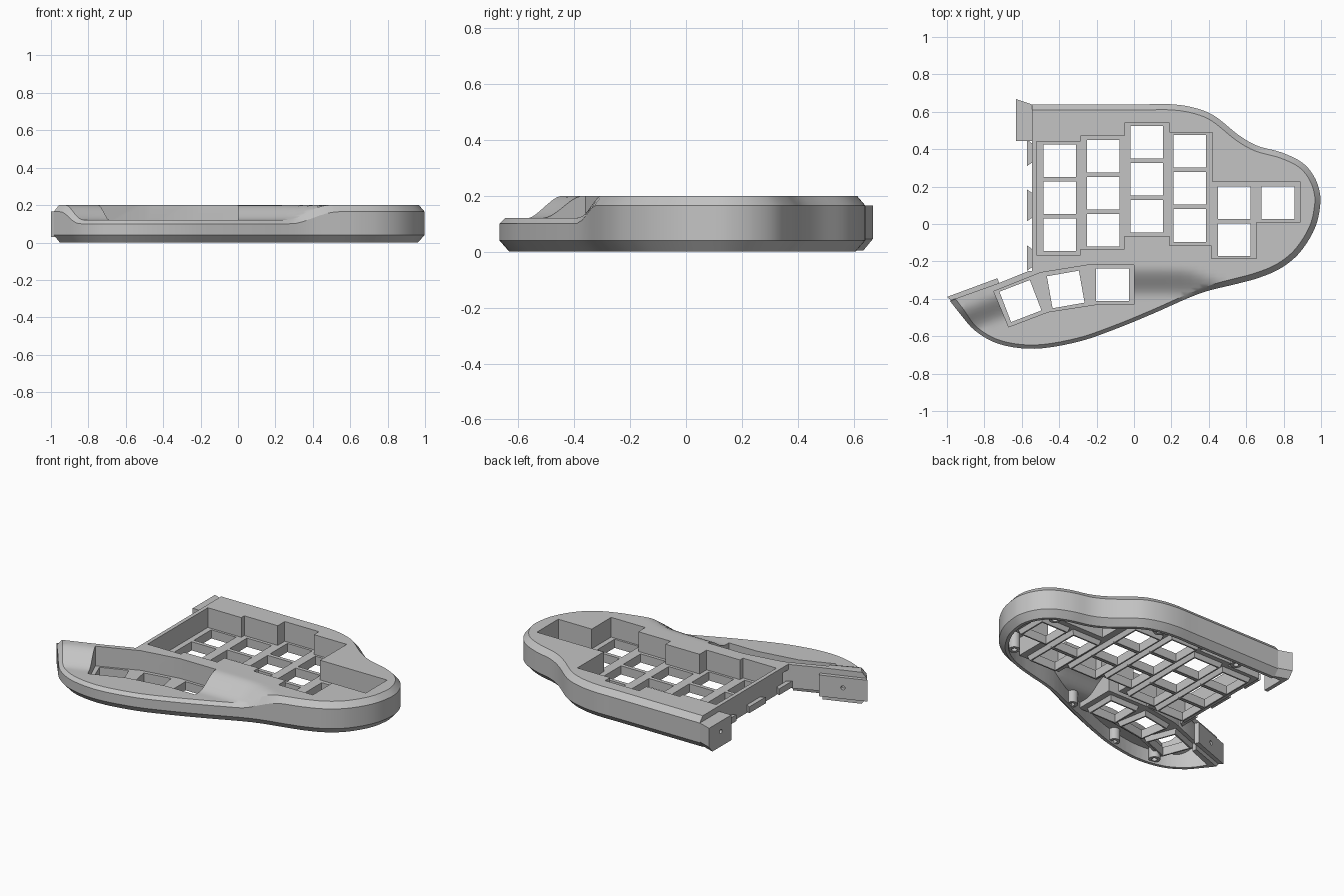
import bpy, bmesh, math
from mathutils import Vector, Matrix

cube = bpy.data.objects.get("Cube")
if cube:
    bpy.data.objects.remove(cube)

GREY = (0.55, 0.55, 0.55, 1)
mat = bpy.data.materials.new("case grey")
mat.use_nodes = True
mat.diffuse_color = GREY
mat.node_tree.nodes["Principled BSDF"].inputs["Base Color"].default_value = GREY


def pairs(*n):
    return [Vector(p) for p in zip(n[::2], n[1::2])]


def smooth_curve(pts, steps=5):
    """Sample a Catmull-Rom curve through the points."""
    p = [pts[0]] + pts + [pts[-1]]
    out = []
    for a, b, c, d in zip(p, p[1:], p[2:], p[3:]):
        for i in range(steps):
            t = i / steps
            out.append(0.5 * (2 * b + (c - a) * t + (2 * a - 5 * b + 4 * c - d) * t**2
                              + (3 * b - a - 3 * c + d) * t**3))
    return out + [pts[-1]]


def offset(pts, d):
    """Mitred offset of a clockwise outline, outward for positive d."""
    out = []
    for i, p in enumerate(pts):
        u = (p - pts[i - 1]).normalized()
        v = (pts[(i + 1) % len(pts)] - p).normalized()
        a, b = Vector((-u.y, u.x)), Vector((-v.y, v.x))
        out.append(p + (a + b) * d / max(0.3, 1 + a.dot(b)))
    return out


def at(pts, z):
    return [Vector((p.x, p.y, z(p) if callable(z) else z)) for p in pts]


def loft(bm, rings, wrap=False):
    """Skin rings of equal length, capped or wrapped round; returns the top cap."""
    loops = [[bm.verts.new(p) for p in r] for r in rings]
    joins = list(zip(loops, loops[1:])) + ([(loops[-1], loops[0])] if wrap else [])
    for a, b in joins:
        for i in range(len(a)):
            bm.faces.new((a[i - 1], a[i], b[i], b[i - 1]))
    if not wrap:
        bm.faces.new(loops[0])
        return bm.faces.new(loops[-1])


def drape(bm, cap, height):
    """Slice a flat cap into a grid and lay it on a height function."""
    cap.material_index = 1
    cuts = [((i * 0.05, 0, 0), (1, 0, 0)) for i in range(-19, 20)]
    cuts += [((0, -0.2 - i * 0.02, 0), (0, 1, 0)) for i in range(23)]
    for co, no in cuts:
        faces = [f for f in bm.faces if f.material_index == 1]
        geom = set(faces)
        for f in faces:
            geom.update(f.edges, f.verts)
        bmesh.ops.bisect_plane(bm, geom=list(geom), dist=1e-5, plane_co=co, plane_no=no)
    faces = [f for f in bm.faces if f.material_index == 1]
    for v in {v for f in faces for v in f.verts}:
        v.co.z = height(v.co)
    for f in faces:
        f.material_index = 0


def make(name, bm):
    bmesh.ops.triangulate(bm, faces=[f for f in bm.faces if len(f.verts) > 4])
    bmesh.ops.recalc_face_normals(bm, faces=bm.faces)
    me = bpy.data.meshes.new(name)
    bm.to_mesh(me)
    bm.free()
    me.materials.append(mat)
    ob = bpy.data.objects.new(name, me)
    bpy.context.scene.collection.objects.link(ob)
    return ob


def prism(name, polys, z0, z1):
    bm = bmesh.new()
    for p in polys:
        loft(bm, [at(p, z0), at(p, z1)])
    return make(name, bm)


def cut(ob, cutter):
    """Subtract the cutter and discard it."""
    mod = ob.modifiers.new("cut", "BOOLEAN")
    mod.operation, mod.solver, mod.object = "DIFFERENCE", "EXACT", cutter
    dg = bpy.context.evaluated_depsgraph_get()
    me = bpy.data.meshes.new_from_object(ob.evaluated_get(dg))
    ob.modifiers.clear()
    ob.data = me
    bpy.data.objects.remove(cutter)


# Deck height: a high plateau that sweeps down to the thumb scoop
RIDGE = pairs(-1.1, -.6, -.72, -.44, -.45, -.345, -.2, -.31, .2, -.31, .3, -.315, .6, -.43, 1.1, -.7)


def scoop(p):
    for a, b in zip(RIDGE, RIDGE[1:]):
        if a.x <= p.x <= b.x:
            y = a.y + (b.y - a.y) * (p.x - a.x) / (b.x - a.x)
            t = min(1, max(0, (y + 0.085 - p.y) / 0.17))
            return t * t * (3 - 2 * t)
    return 0


def deck(p):
    return 0.2 - 0.08 * scoop(p)


# Outlines, clockwise from the back corner
outer = smooth_curve(pairs(
    -.545, .64, -.2, .64, .05, .64, .2, .64, .32, .622, .43, .578, .56, .475, .66, .418,
    .79, .382, .9, .328, .965, .25, .995, .16, .993, .08, .972, -.01, .925, -.1, .86, -.18,
    .77, -.245, .66, -.29, .55, -.32, .35, -.372, .1, -.48, -.1, -.562, -.3, -.63,
    -.53, -.667, -.72, -.642, -.85, -.57, -.93, -.48, -.985, -.41))
inner = pairs(-.72, -.315, -.56, -.25, -.545, -.25)
main_well = pairs(
    -.52, .44, -.285, .44, -.285, .47, -.05, .47, -.05, .54, .19, .54, .19, .49, .42, .49,
    .42, .225, .89, .225, .89, .01, .655, .01, .655, -.185, .415, -.185, .415, -.115,
    .19, -.115, .19, -.065, -.05, -.065, -.05, -.135, -.285, -.135, -.285, -.165, -.52, -.165)
thumb_well = pairs(-.75, -.36, -.5, -.26, -.25, -.22, 0, -.22, 0, -.43, -.2, -.43,
                   -.46, -.47, -.67, -.55)


def rim(d):
    """Outline inset by d on the curved side only; d may vary with position."""
    f = d if callable(d) else lambda p: d
    unit = offset(outer + inner, -0.01)
    ring = [p + (q - p) * 100 * f(p) for p, q in zip(outer, unit)]
    ring[0] = outer[0] - Vector((0, f(outer[0])))
    ring[-1] = outer[-1] + Vector((.93, .34)) * f(outer[-1])
    return ring + inner


# Key positions: x, y, turn in degrees
keys = [(x, y - r * 0.198, 0) for x, y, n in
        ((-.398, .338, 3), (-.165, .363, 3), (.067, .437, 3), (.298, .388, 3),
         (.535, .113, 2), (.77, .113, 1)) for r in range(n)]
keys += [(-.115, -.325, 0), (-.365, -.35, 10), (-.607, -.412, 21)]


def square(key, half):
    x, y, turn = key
    rot = Matrix.Rotation(math.radians(turn), 2)
    return [Vector((x, y)) + rot @ Vector(c) * half for c in ((-1, 1), (1, 1), (1, -1), (-1, -1))]


# Case shell with bevelled top and bottom edges
bm = bmesh.new()
cap = loft(bm, [at(rim(0.035), 0), at(rim(0), 0.04),
                at(rim(0), lambda p: deck(p) - 0.035 + 0.015 * scoop(p)),
                at(rim(lambda p: 0.03 - 0.01 * scoop(p)), 0.2)])
drape(bm, cap, deck)
shell = make("case_shell", bm)

# Hollow underside, leaving the well boxes hanging from the deck
hollow_line = [Vector((-.713, .585))] + rim(0.055)[1:len(outer) - 6]
hollow_line += pairs(-.9, -.417, -.735, -.352, -.735, -.213, -.713, -.213)
bm = bmesh.new()
cap = loft(bm, [at(hollow_line, -0.1), at(hollow_line, 0.2)])
drape(bm, cap, lambda p: deck(p) - 0.035)
hollow = make("hollow_cutter", bm)
wells = [main_well, thumb_well]
for w in wells:
    cut(hollow, prism("box_cutter", [offset(w, 0.028)], 0.05, 0.5))
cut(shell, hollow)

# Key wells and switch holes
cut(shell, prism("well_cutter", wells, 0.075, 0.5))
cut(shell, prism("hole_cutter", [square(k, 0.087) for k in keys], -0.1, 0.1))

# Tapered collars under the switch holes
bm = bmesh.new()
for k in keys:
    loft(bm, [at(square(k, h), z) for h, z in
              ((.106, .052), (.096, .02), (.087, .02), (.087, .052))], wrap=True)
collars = make("switch_collars", bm)


# Screw posts
def circle(c, r, n=20):
    return [c + Vector((math.cos(a), math.sin(a))) * r for a in (i * math.tau / n for i in range(n))]


bm = bmesh.new()
for c in pairs(.79, -.13, .83, .28, .28, .56, -.3, .555, .13, -.4, -.33, -.57, -.64, -.58):
    top = deck(c) - 0.03
    loft(bm, [at(circle(c, r), z) for r, z in
              ((.034, top), (.034, .012), (.016, .012), (.016, top))], wrap=True)
posts = make("screw_posts", bm)

# Joining flanges with bolt holes, and clips along the open side
bm = bmesh.new()
loft(bm, [at(pairs(-.63, y + .03, -.543, y, -.543, .445, -.63, .445), z)
          for y, z in ((.605, .005), (.638, .045), (.638, .165))])
back_flange = make("back_flange", bm)
cut(back_flange, prism("flange_cutter", [pairs(-.605, .59, -.5, .59, -.5, .4, -.605, .4)], -.1, .14))
thumb_flange = prism("thumb_flange", [pairs(-1, -.39, -.73, -.29, -.72, -.318, -.975, -.41)], .03, .165)
for ob, at_point, direction in ((back_flange, (-.62, .55, .1), (1, 0, 0)),
                                (thumb_flange, (-.86, -.35, .1), (-.35, .93, 0))):
    bm = bmesh.new()
    turn = Vector(direction).to_track_quat("Z", "Y").to_matrix().to_4x4()
    bmesh.ops.create_cone(bm, cap_ends=True, segments=16, radius1=.013, radius2=.013, depth=.3,
                          matrix=Matrix.Translation(at_point) @ turn)
    cut(ob, make("bolt_cutter", bm))
clips = prism("side_clips", [pairs(-.572, hi, -.543, hi - .02, -.543, lo + .02, -.572, lo)
                             for hi, lo in ((.45, .31), (.185, .015), (-.115, -.25))], .06, .1)

parts = [shell, collars, posts, back_flange, thumb_flange, clips]
for ob in bpy.context.scene.objects:
    ob.select_set(ob in parts)
bpy.context.view_layer.objects.active = shell
bpy.ops.object.shade_smooth_by_angle(angle=math.radians(30))
